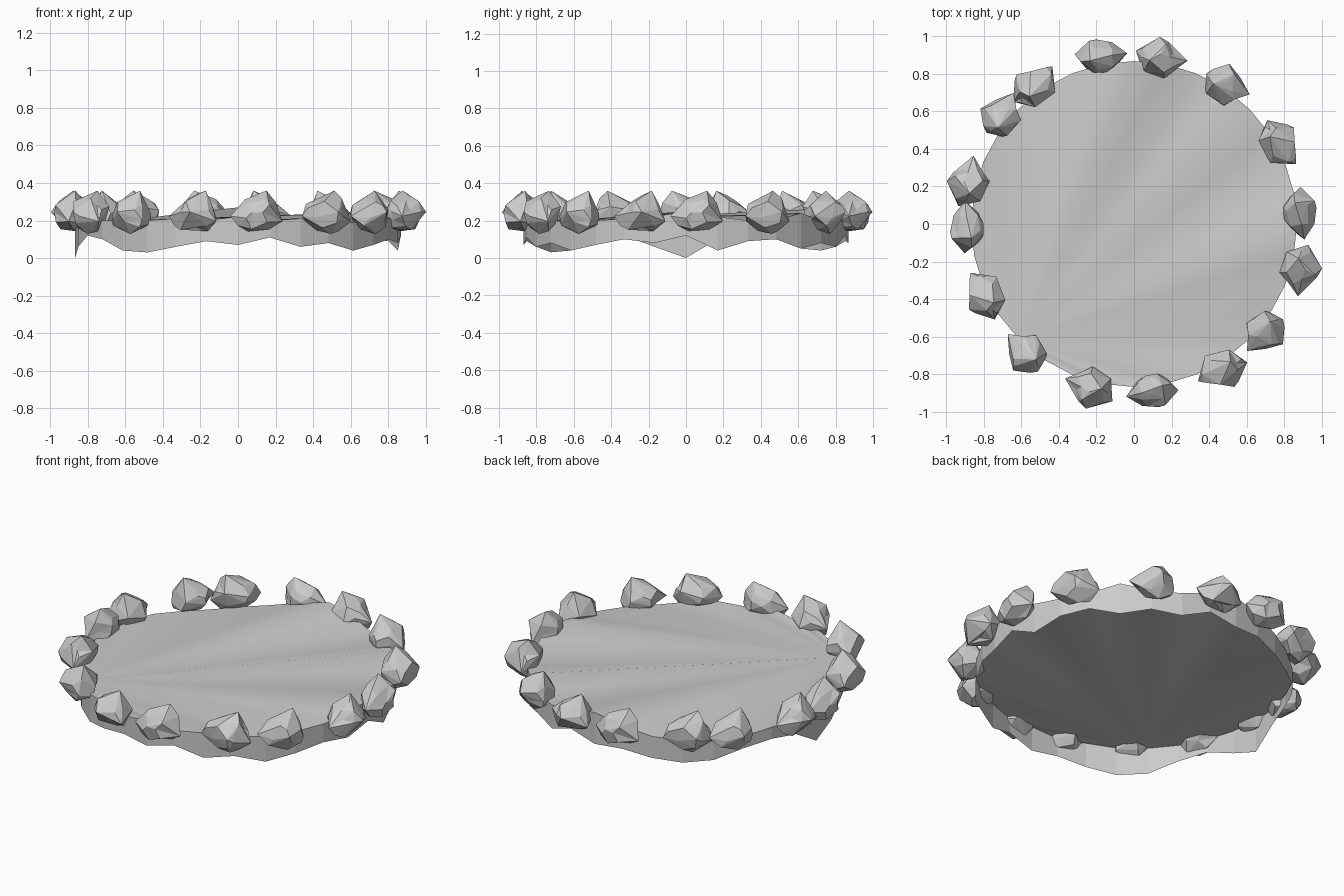
import bpy, bmesh, math, random
from mathutils import Vector

if "Cube" in bpy.data.objects:
    bpy.data.objects.remove(bpy.data.objects["Cube"])

random.seed(7)
N, R = 32, 0.868

# wavy heights of the pond rim, and ragged lower edge of the bank, by angle from +x
top_z = [.25, .22, .20, .20, .24, .20, .20, .24, .27, .23, .19, .17, .16, .17, .19, .19,
         .20, .20, .20, .20, .20, .20, .21, .20, .22, .20, .21, .20, .19, .20, .21, .22]
low_z = [.12, .04, .09, .10, .05, .08, .06, .12, .08, .09, .06, .04, .05, .10, .12, .10,
         .00, .06, .12, .10, .04, .03, .06, .09, .07, .11, .06, .08, .04, .07, .10, .08]


def ring_point(i, z):
    a = 2 * math.pi * i / N
    return (R * math.cos(a), R * math.sin(a), z)


def make_object(name, bm):
    mesh = bpy.data.meshes.new(name)
    bm.to_mesh(mesh)
    bm.free()
    obj = bpy.data.objects.new(name, mesh)
    bpy.context.collection.objects.link(obj)
    return obj


# pond surface fanned from one rim point, with an open-bottomed bank below
bm = bmesh.new()
upper = [bm.verts.new(ring_point(i, top_z[i])) for i in range(N)]
lower = [bm.verts.new(ring_point(i, low_z[i])) for i in range(N)]
apex = 20
for k in range(1, N - 1):
    f = bm.faces.new((upper[apex], upper[(apex + k) % N], upper[(apex + k + 1) % N]))
    f.smooth = True
for i in range(N):
    j = (i + 1) % N
    bm.faces.new((lower[i], lower[j], upper[j], upper[i]))
for v in upper:
    for e in v.link_edges:
        if len({f.smooth for f in e.link_faces}) > 1:
            e.smooth = False
make_object("pond", bm)


# faceted boulder, long along the rim, with a peak pulled to one side
def rock_mesh(name):
    bm = bmesh.new()
    pts = []
    for k in range(30):
        z = 1 - 2 * (k + 0.5) / 30
        a = k * 2.39996 + random.uniform(-.4, .4)
        r = math.sqrt(1 - z * z)
        pts.append(Vector((r * math.cos(a), r * math.sin(a), z)) * random.uniform(.74, 1.0))
    pts += [Vector((-.15, .4, 1.1)), Vector((.1, -1.05, -.1)),
            Vector((.2, .98, -.35)), Vector((1.03, .15, .1))]
    for p in pts:
        bm.verts.new((p.x * .112, p.y * .138, p.z * .113))
    bmesh.ops.convex_hull(bm, input=bm.verts)
    bmesh.ops.delete(bm, geom=[v for v in bm.verts if not v.link_faces], context='VERTS')
    # dents break up the rounded outline
    for v in random.sample(list(bm.verts), 4):
        if v.co.z < .09:
            v.co *= .82
    bmesh.ops.recalc_face_normals(bm, faces=bm.faces)
    mesh = bpy.data.meshes.new(name)
    bm.to_mesh(mesh)
    bm.free()
    return mesh


shapes = [rock_mesh("rock_shape_%d" % k) for k in range(4)]

# ring of boulders round the rim
places = [(-.18, .89), (.14, .88), (.48, .74), (.77, .43), (.88, .06), (.885, -.24),
          (.70, -.57), (.47, -.77), (.10, -.885), (-.23, -.87), (-.57, -.69), (-.79, -.38),
          (-.885, -.02), (-.88, .22), (-.71, .57), (-.53, .73)]
for k, (x, y) in enumerate(places):
    rock = bpy.data.objects.new("rock_%02d" % (k + 1), shapes[k % 4])
    bpy.context.collection.objects.link(rock)
    rock.location = (x, y, .235)
    rock.rotation_euler = (0, 0, math.atan2(y, x) + random.uniform(-.2, .2))
